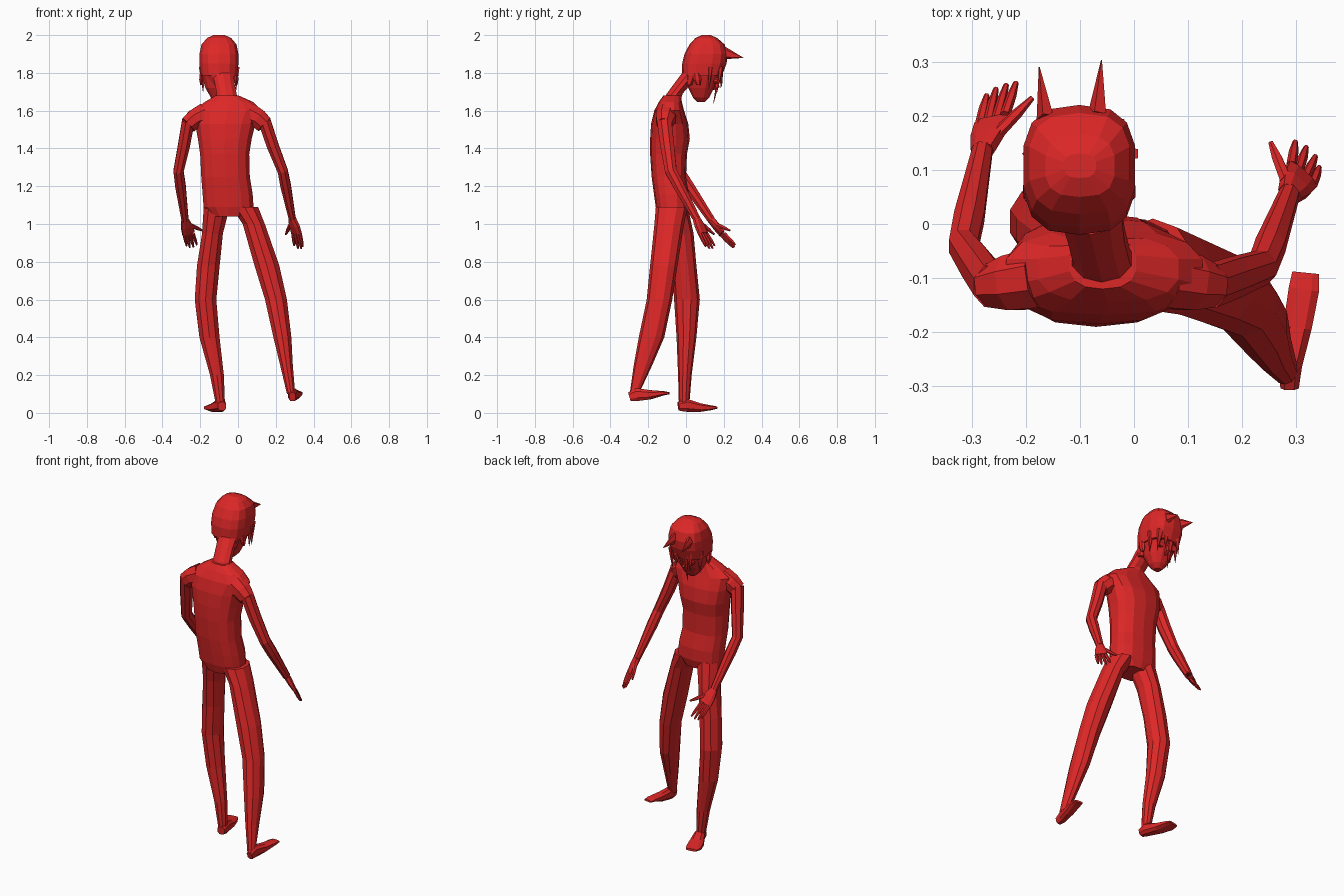
import bpy, bmesh, math
from mathutils import Vector as V

red = bpy.data.materials.new("red")
red.diffuse_color = (0.72, 0.02, 0.02, 1)


def finish(name, bm):
    bmesh.ops.recalc_face_normals(bm, faces=bm.faces)
    me = bpy.data.meshes.new(name)
    bm.to_mesh(me)
    bm.free()
    me.materials.append(red)
    ob = bpy.data.objects.new(name, me)
    bpy.context.collection.objects.link(ob)
    return ob


def loft(name, secs, n=8, across=None, power=1.0):
    """Skin rings (x, y, z, ra, rb); level rings, or square to the path if across is given."""
    bm = bmesh.new()
    pts = [V(s[:3]) for s in secs]
    rings = []
    for i, s in enumerate(secs):
        u, w = V((1, 0, 0)), V((0, 1, 0))
        if across:
            t = (pts[min(i + 1, len(pts) - 1)] - pts[max(i - 1, 0)]).normalized()
            u = V(across)
            u = (u - t * u.dot(t)).normalized()
            w = t.cross(u)
        ring = []
        for k in range(n):
            a = 2 * math.pi * (k + 0.5) / n
            c, d = math.cos(a), math.sin(a)
            c = math.copysign(abs(c) ** power, c)
            d = math.copysign(abs(d) ** power, d)
            ring.append(bm.verts.new(pts[i] + u * c * s[3] + w * d * s[4]))
        rings.append(ring)
    for a, b in zip(rings, rings[1:]):
        for k in range(n):
            bm.faces.new((a[k], a[(k + 1) % n], b[(k + 1) % n], b[k]))
    bm.faces.new(rings[0])
    bm.faces.new(rings[-1])
    return finish(name, bm)


def span(z, x0, x1, y0, y1):
    """Level ring given by its extents."""
    return ((x0 + x1) / 2, (y0 + y1) / 2, z, (x1 - x0) / 2, (y1 - y0) / 2)


# shirt, with shoulders
loft("shirt", [span(1.04, -.14, .04, -.145, .0), span(1.09, -.185, .085, -.16, .015),
               span(1.16, -.19, .08, -.17, .015), span(1.25, -.197, .065, -.182, .0),
               span(1.37, -.203, .062, -.19, .005), span(1.45, -.215, .075, -.19, .02),
               span(1.53, -.23, .095, -.185, .012), span(1.60, -.24, .13, -.168, -.01),
               span(1.645, -.18, .085, -.145, -.022), span(1.68, -.12, .005, -.12, -.025)],
     14, power=.78)

# neck
loft("neck", [(-.057, -.085, 1.63, .07, .05), (-.06, -.06, 1.69, .055, .042),
              (-.07, -.02, 1.74, .055, .045), (-.08, .03, 1.80, .06, .05)], 10)

# face
loft("face", [span(1.645, -.12, -.08, .06, .1), span(1.67, -.145, -.055, .035, .125),
              span(1.72, -.175, -.03, .01, .15), span(1.78, -.193, -.01, -.005, .175),
              span(1.86, -.197, -.005, 0, .195)], 12, power=.85)
loft("nose", [(-.1, .155, 1.76, .008, .012), (-.1, .165, 1.725, .013, .014),
              (-.1, .145, 1.71, .005, .004)], 6)
for x in (-.145, -.06):
    loft("eye", [(x, .13, 1.765, .018, .018), (x, .168, 1.758, .018, .018)], 10, (1, 0, 0))
for x in (-.195, -.008):
    loft("ear", [(x, .065, 1.735, .006, .01), (x, .06, 1.765, .012, .022),
                 (x, .055, 1.8, .008, .018)], 6)

# hair cap, strands and two horn-like tufts
loft("hair_cap", [span(1.785, -.2, -.002, -.02, .19), span(1.85, -.206, .004, -.02, .215),
                  span(1.90, -.206, .004, -.008, .22), span(1.95, -.195, -.006, .018, .205),
                  span(1.985, -.165, -.035, .05, .165), span(2.0, -.13, -.07, .085, .13)],
     14, power=.72)
loft("back_hair", [span(1.735, -.13, -.02, -.012, .04), span(1.80, -.185, -.01, -.02, .08)], 10)


def spike(name, a, b, ra, rb, across=(1, 0, 0)):
    loft(name, [(*a, ra, rb), (*b, .001, .001)], 5, across)


for x, dx, z, y in ((-.185, 0, 1.70, .13), (-.15, -.01, 1.72, .185), (-.115, 0, 1.635, .145),
                    (-.075, .01, 1.73, .19), (-.035, .01, 1.70, .165), (-.01, 0, 1.71, .12)):
    yb = .13 if x < -.18 or x > -.02 else .185
    spike("fringe_strand", (x, yb, 1.83), (x + dx, y, z), .022, .014)
spike("hair_tuft", (-.163, .195, 1.905), (-.175, .29, 1.88), .017, .036)
spike("hair_tuft", (-.067, .2, 1.905), (-.06, .303, 1.88), .019, .036)

# legs
loft("left_leg", [span(1.09, -.185, -.04, -.14, .01), span(.95, -.193, -.077, -.105, .04),
                  span(.78, -.22, -.094, -.075, .055), span(.6, -.232, -.112, -.063, .073),
                  span(.4, -.207, -.095, -.05, .055), span(.2, -.15, -.073, -.042, .03),
                  span(.05, -.12, -.068, -.038, .018)], 10)
loft("right_leg", [span(1.09, -.04, .11, -.16, .01), span(1.0, .022, .145, -.167, -.01),
                   span(.78, .084, .222, -.19, -.045), span(.6, .14, .262, -.208, -.073),
                   span(.4, .185, .285, -.25, -.115), span(.25, .222, .292, -.277, -.18),
                   span(.1, .258, .304, -.298, -.25)], 10)
loft("left_foot", [(-.085, -.04, .035, .022, .024), (-.092, .0, .04, .03, .036),
                   (-.12, .07, .028, .042, .024), (-.14, .125, .027, .045, .014),
                   (-.147, .16, .028, .034, .007)], 8, (1, .35, 0), .75)
loft("right_foot", [(.288, -.3, .085, .018, .025), (.288, -.26, .097, .024, .036),
                    (.302, -.19, .096, .028, .026), (.314, -.12, .104, .03, .012),
                    (.317, -.09, .104, .026, .006)], 8, (1, -.15, 0), .75)

# sleeves, arms
X = (1, 0, 0)
for side, inner, outer, elbow, wrist in (
        ("left", (-.175, -.1, 1.58), (-.263, -.115, 1.525), (-.315, -.04, 1.28), (-.28, .135, 1.02)),
        ("right", (.06, -.1, 1.58), (.14, -.115, 1.525), (.237, -.08, 1.28), (.287, .055, 1.03))):
    i, o, e, w = V(inner), V(outer), V(elbow), V(wrist)
    loft(side + "_sleeve", [(*i, .06, .065), (*(i.lerp(o, .6) + V((0, 0, .01))), .055, .055),
                            (*o, .042, .05)], 8, (0, 1, 0))
    loft(side + "_arm", [(*(o + V((0, 0, .02))), .036, .042), (*o.lerp(e, .45), .034, .04),
                         (*e, .029, .034), (*e.lerp(w, .3), .03, .032), (*w, .02, .022)], 8, X)


# hands: palm, four fingers and thumb
def hand(side, wrist, knuckle, across, tips, thumb):
    w, k, a = V(wrist), V(knuckle), V(across).normalized()
    loft(side + "_palm", [(*w, .022, .018), (*w.lerp(k, .5), .033, .017),
                          (*k, .036, .012)], 8, across, .75)
    for j, tip in enumerate(tips):
        base, t = k + a * (j - 1.5) * .018, V(tip)
        loft(side + "_finger", [(*base, .0095, .0095), (*base.lerp(t, .6), .009, .009),
                                (*t, .005, .005)], 6, across)
    b, t = w.lerp(k, .35) + a * thumb[3] * .02, V(thumb[:3])
    loft(side + "_thumb", [(*b, .012, .012), (*b.lerp(t, .6), .01, .01),
                           (*t, .005, .005)], 6, across)


hand("left", (-.28, .135, 1.02), (-.262, .19, .95), (.06, .03, 0),
     [(-.272, .238, .885), (-.255, .25, .875), (-.236, .257, .878), (-.218, .261, .89)],
     (-.188, .233, .965, 1))
hand("right", (.287, .055, 1.03), (.31, .09, .95), (.045, -.045, 0),
     [(.298, .152, .885), (.318, .142, .87), (.335, .125, .87), (.342, .105, .88)],
     (.253, .15, .945, -1))
